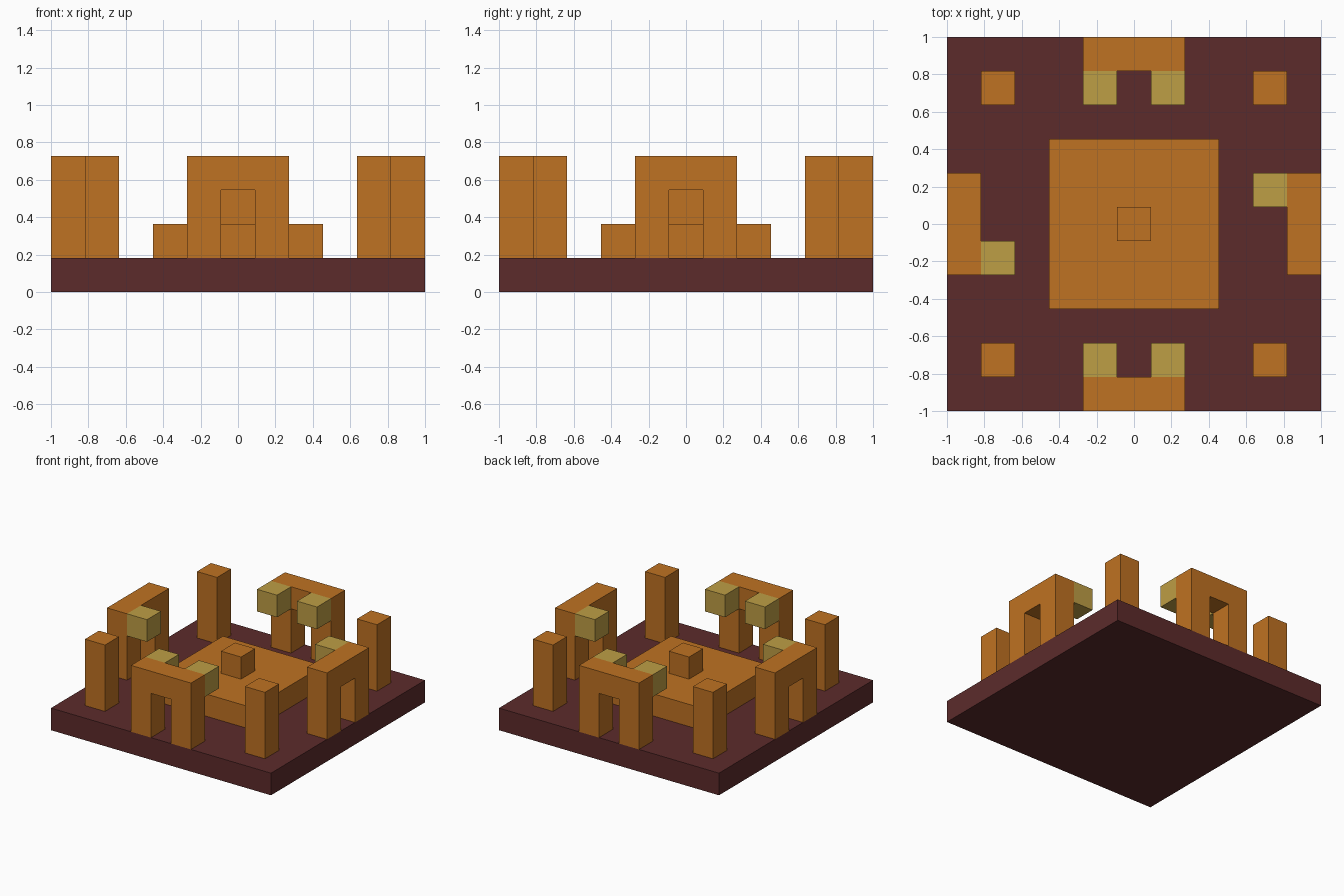
import bpy
import bmesh
from mathutils import Matrix, Vector

cube = bpy.data.objects.get("Cube")
if cube:
    bpy.data.objects.remove(cube, do_unlink=True)

U = 2 / 11  # the whole model sits on an 11 x 11 grid of cells


def material(name, color):
    mat = bpy.data.materials.new(name)
    mat.use_nodes = True
    mat.diffuse_color = (*color, 1)
    bsdf = next(n for n in mat.node_tree.nodes if n.type == "BSDF_PRINCIPLED")
    bsdf.inputs["Base Color"].default_value = (*color, 1)
    return mat


maroon = material("maroon", (0.107, 0.024, 0.024))
orange = material("orange", (0.52, 0.168, 0.016))
gold = material("gold", (0.515, 0.342, 0.059))


def finish(name, bm, mat):
    bmesh.ops.recalc_face_normals(bm, faces=bm.faces)
    mesh = bpy.data.meshes.new(name)
    bm.to_mesh(mesh)
    bm.free()
    mesh.materials.append(mat)
    obj = bpy.data.objects.new(name, mesh)
    bpy.context.collection.objects.link(obj)
    return obj


def box(name, mat, x, y, z, w, d, h):
    """Box centred on x, y with its underside at z, all in cells."""
    bm = bmesh.new()
    bmesh.ops.create_cube(bm, size=1)
    bmesh.ops.scale(bm, vec=Vector((w, d, h)) * U, verts=bm.verts)
    bmesh.ops.translate(bm, vec=Vector((x, y, z + h / 2)) * U, verts=bm.verts)
    return finish(name, bm, mat)


def arch(name, turn):
    """Doorway profile on the front edge, extruded inwards, then turned about z."""
    half = [(0.5, 3), (0.5, 1), (1.5, 1), (1.5, 4)]
    profile = half + [(-x, z) for x, z in reversed(half)]
    bm = bmesh.new()
    face = bm.faces.new([bm.verts.new(Vector((x, -5.5, z)) * U) for x, z in profile])
    new = bmesh.ops.extrude_face_region(bm, geom=[face], use_keep_orig=True)["geom"]
    moved = [v for v in new if isinstance(v, bmesh.types.BMVert)]
    bmesh.ops.translate(bm, vec=(0, U, 0), verts=moved)
    bmesh.ops.rotate(bm, cent=(0, 0, 0), verts=bm.verts,
                     matrix=Matrix.Rotation(turn, 3, "Z"))
    return finish(name, bm, orange)


# Ground slab, raised platform and centre block
box("base_slab", maroon, 0, 0, 0, 11, 11, 1)
box("central_platform", orange, 0, 0, 1, 5, 5, 1)
box("centre_block", orange, 0, 0, 2, 1, 1, 1)

# Corner pillars
for fb, sy in (("front", -1), ("back", 1)):
    for lr, sx in (("left", 1), ("right", -1)):
        box(f"{fb}_{lr}_pillar", orange, 4 * sx, 4 * sy, 1, 1, 1, 3)

# Arches on the four edges
QUARTER = 1.5707963
for i, side in enumerate(("front", "left", "back", "right")):
    arch(f"{side}_arch", i * QUARTER)

# Gold blocks bracketed from the inner faces of the arches
for side, sy in (("front", -1), ("back", 1)):
    for lr, sx in (("left", 1), ("right", -1)):
        box(f"{side}_arch_{lr}_bracket", gold, sx, 4 * sy, 3, 1, 1, 1)
for side, s in (("left", 1), ("right", -1)):
    box(f"{side}_arch_bracket", gold, 4 * s, s, 3, 1, 1, 1)
